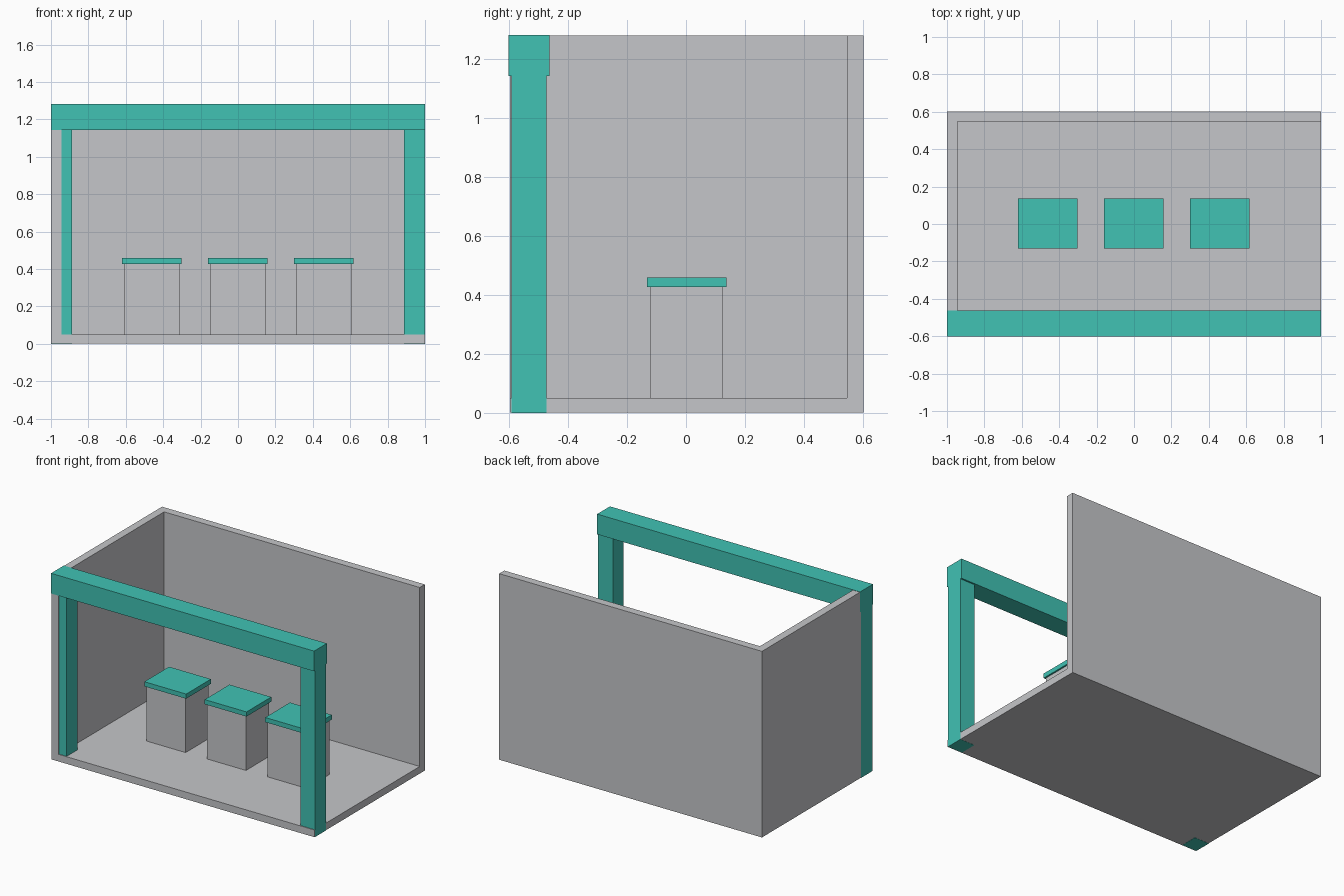
import bpy

cube = bpy.data.objects.get("Cube")
if cube:
    bpy.data.objects.remove(cube, do_unlink=True)


def material(name, rgb):
    m = bpy.data.materials.new(name)
    m.use_nodes = True
    color = (*rgb, 1)
    m.diffuse_color = color
    m.node_tree.nodes["Principled BSDF"].inputs["Base Color"].default_value = color
    return m


grey = material("light_grey", (0.56, 0.565, 0.585))
teal = material("teal", (0.052, 0.54, 0.455))


def box(name, x, y, z, mat):
    """Box spanning the given (low, high) range on each axis."""
    spans = (x, y, z)
    bpy.ops.mesh.primitive_cube_add(size=1, location=[(a + b) / 2 for a, b in spans])
    ob = bpy.context.object
    ob.name = name
    ob.scale = [b - a for a, b in spans]
    bpy.ops.object.transform_apply(location=False, rotation=False, scale=True)
    ob.data.materials.append(mat)
    return ob


# Room shell: floor, back wall and one side wall; shell sits a hair inside the posts
edge = 0.999
front, back, top = -0.597, 0.602, 1.28
floor_top = 0.05
box("floor", (-edge, edge), (front, back), (0.001, floor_top), grey)
box("back_wall", (-edge, edge), (0.547, back), (floor_top, top), grey)
box("side_wall", (-edge, -0.945), (front, 0.547), (floor_top, top), grey)

# Front frame: two posts under a beam
for side, x in (("right", (-1, -0.888)), ("left", (0.888, 1))):
    box(side + "_post", x, (-0.592, -0.474), (0, 1.143), teal)
box("front_beam", (-1, 1), (-0.602, -0.463), (1.143, 1.282), teal)

# Row of three stools with overhanging tops
for i, cx in enumerate((-0.461, -0.002, 0.458), 1):
    box(f"stool_body_{i}", (cx - 0.148, cx + 0.148), (-0.122, 0.126), (floor_top, 0.427), grey)
    box(f"stool_top_{i}", (cx - 0.159, cx + 0.159), (-0.132, 0.137), (0.427, 0.459), teal)
